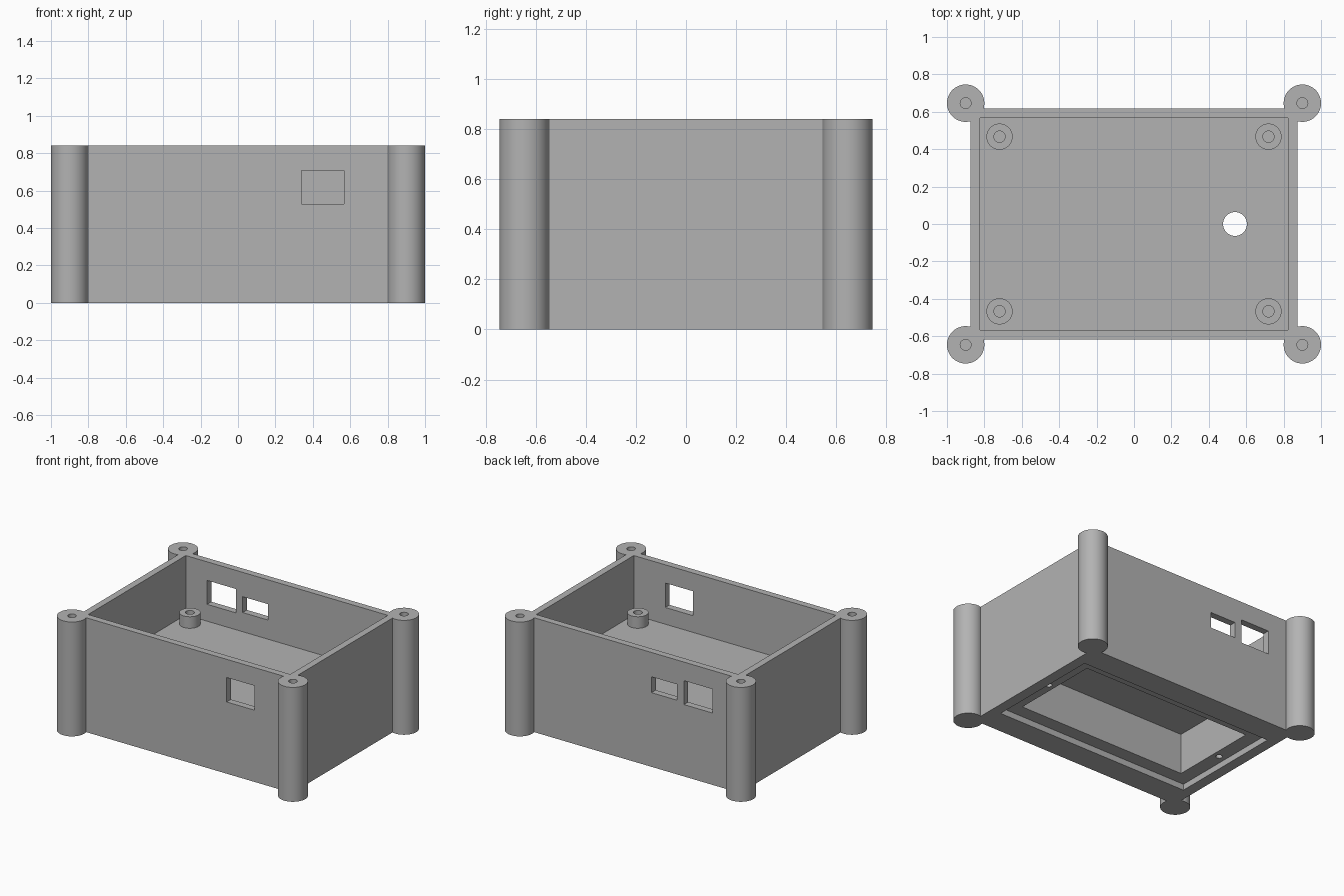
import bpy, bmesh, math
from mathutils import Matrix, Vector

if "Cube" in bpy.data.objects:
    bpy.data.objects.remove(bpy.data.objects["Cube"], do_unlink=True)

GREY = (0.45, 0.45, 0.45, 1)
mat = bpy.data.materials.new("grey plastic")
mat.use_nodes = True
mat.diffuse_color = GREY
mat.node_tree.nodes["Principled BSDF"].inputs["Base Color"].default_value = GREY

HEIGHT = 0.842
FLOOR = 0.405
CEILING = 0.345
LEDGE = 0.045


def add_object(name, bm):
    bmesh.ops.recalc_face_normals(bm, faces=bm.faces)
    mesh = bpy.data.meshes.new(name)
    bm.to_mesh(mesh)
    bm.free()
    mesh.materials.append(mat)
    obj = bpy.data.objects.new(name, mesh)
    bpy.context.collection.objects.link(obj)
    return obj


def box(name, low, high):
    low, high = Vector(low), Vector(high)
    bm = bmesh.new()
    place = Matrix.Translation((low + high) / 2) @ Matrix.Diagonal((high - low).to_4d())
    bmesh.ops.create_cube(bm, size=1, matrix=place)
    return add_object(name, bm)


def centred_box(name, half_x, half_y, z0, z1):
    return box(name, (-half_x, -half_y, z0), (half_x, half_y, z1))


def lathe(name, profile, x, y, steps=48):
    """Revolve a (radius, z) profile around the vertical axis."""
    bm = bmesh.new()
    verts = [bm.verts.new((r, 0, z)) for r, z in profile]
    edges = [bm.edges.new(pair) for pair in zip(verts, verts[1:])]
    bmesh.ops.spin(bm, geom=verts + edges, cent=(0, 0, 0), axis=(0, 0, 1),
                   angle=math.tau, steps=steps)
    bmesh.ops.remove_doubles(bm, verts=bm.verts, dist=0.0001)
    bmesh.ops.translate(bm, verts=bm.verts, vec=(x, y, 0))
    return add_object(name, bm)


def rod(name, radius, z0, z1, x, y):
    return lathe(name, [(0, z0), (radius, z0), (radius, z1), (0, z1)], x, y)


def drilled_post(name, radius, bore, z0, z1, bore_end, x, y):
    profile = [(0, z0), (radius, z0), (radius, z1), (bore, z1), (bore, bore_end), (0, bore_end)]
    return lathe(name, profile, x, y)


def smooth(obj):
    bpy.ops.object.select_all(action="DESELECT")
    obj.select_set(True)
    bpy.context.view_layer.objects.active = obj
    bpy.ops.object.shade_smooth_by_angle(angle=math.radians(35))


# Case block, hollowed from above and below
case = centred_box("case", 0.873, 0.618, 0, HEIGHT)
cutters = [
    centred_box("interior_cutter", 0.823, 0.568, FLOOR, 1),
    centred_box("cover_recess_cutter", 0.795, 0.435, -0.1, LEDGE),
    centred_box("compartment_cutter", 0.69, 0.335, -0.05, CEILING),
    rod("cable_hole_cutter", 0.064, 0.2, 0.6, 0.54, 0),
    # Port windows
    box("front_window_cutter", (0.34, -0.7, 0.528), (0.566, -0.5, 0.708)),
    box("large_back_window_cutter", (-0.65, 0.5, 0.529), (-0.416, 0.7, 0.705)),
    box("small_back_window_cutter", (-0.36, 0.5, 0.546), (-0.152, 0.7, 0.663)),
]
# Cover screw holes
cutters += [rod("screw_hole_cutter", 0.022, -0.05, 0.25, x, 0) for x in (-0.74, 0.74)]

for cutter in cutters:
    mod = case.modifiers.new(cutter.name, "BOOLEAN")
    mod.operation = "DIFFERENCE"
    mod.solver = "EXACT"
    mod.object = cutter
    bpy.ops.object.select_all(action="DESELECT")
    case.select_set(True)
    bpy.context.view_layer.objects.active = case
    bpy.ops.object.modifier_apply(modifier=mod.name)
    bpy.data.objects.remove(cutter, do_unlink=True)
smooth(case)

# Corner screw posts and board standoffs
for side, sx in (("left", 1), ("right", -1)):
    for end, sy in (("front", -1), ("back", 1)):
        smooth(drilled_post(f"{end}_{side}_corner_post", 0.1, 0.029, 0, HEIGHT, 0.5,
                            sx * 0.9, sy * 0.646))
        smooth(drilled_post(f"{end}_{side}_standoff", 0.07, 0.03, FLOOR - 0.01, 0.49, FLOOR,
                            sx * 0.719, sy * 0.467))
